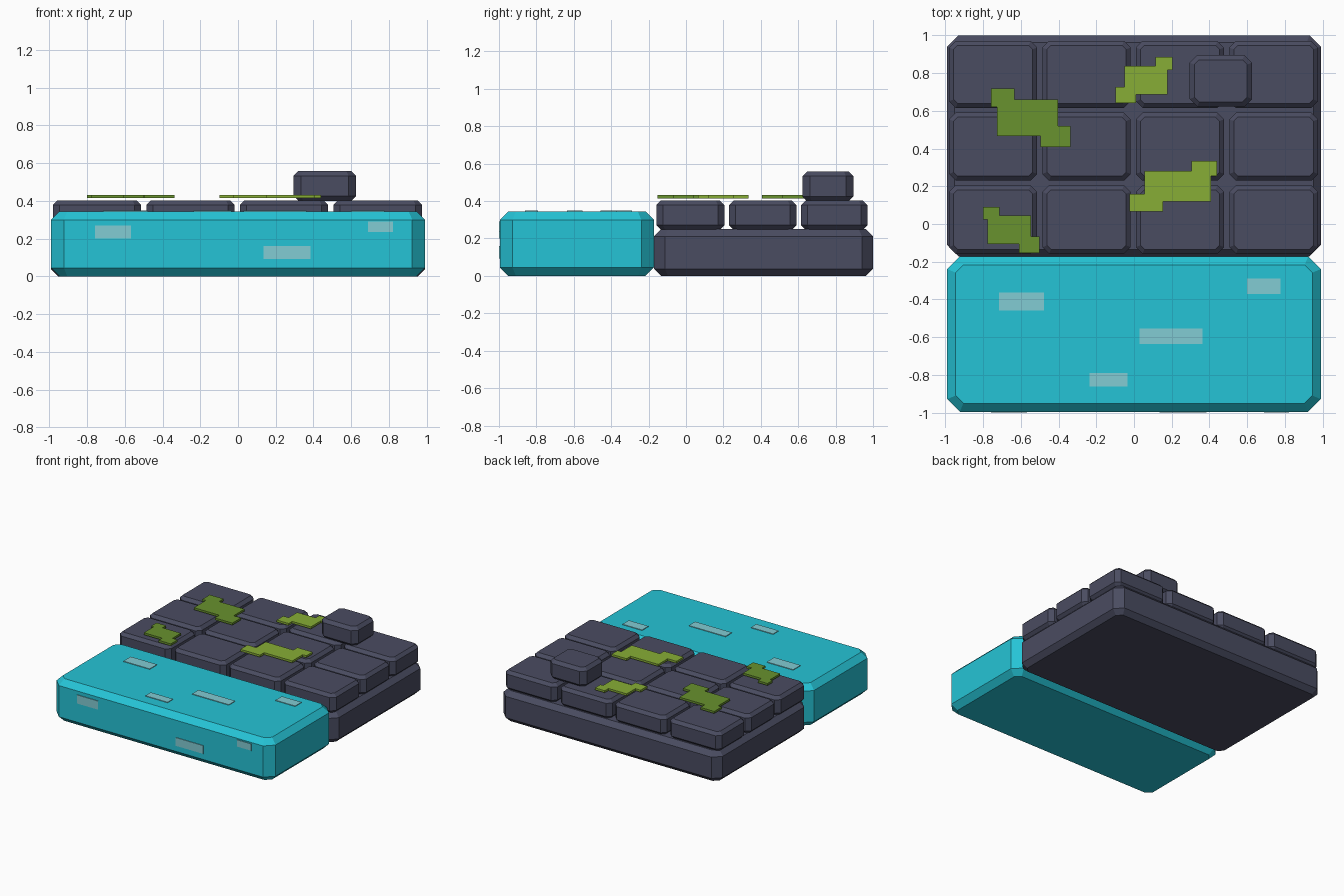
import bpy, bmesh

if "Cube" in bpy.data.objects:
    bpy.data.objects.remove(bpy.data.objects["Cube"])


def material(name, r, g, b):
    def lin(c):
        c /= 255
        return c / 12.92 if c <= 0.04045 else ((c + 0.055) / 1.055) ** 2.4
    m = bpy.data.materials.new(name)
    m.diffuse_color = (lin(r), lin(g), lin(b), 1)
    m.use_nodes = True
    m.node_tree.nodes["Principled BSDF"].inputs["Base Color"].default_value = m.diffuse_color
    return m


WATER = material("water_cyan", 37, 196, 214)
STONE = material("slate_stone", 74, 76, 97)
MOSS_DARK = material("dark_moss", 104, 146, 46)
MOSS_LIGHT = material("light_moss", 135, 174, 54)
GLINT = material("pale_glint", 130, 204, 212)


def finish(bm, name, mat):
    bmesh.ops.recalc_face_normals(bm, faces=bm.faces)
    mesh = bpy.data.meshes.new(name)
    bm.to_mesh(mesh)
    bm.free()
    mesh.materials.append(mat)
    ob = bpy.data.objects.new(name, mesh)
    bpy.context.collection.objects.link(ob)
    return ob


def octagon(x0, x1, y0, y1, c):
    return [(x0 + c, y0), (x1 - c, y0), (x1, y0 + c), (x1, y1 - c),
            (x1 - c, y1), (x0 + c, y1), (x0, y1 - c), (x0, y0 + c)]


def chamfer_block(name, x0, x1, y0, y1, z0, z1, c, b, mat):
    """Block with cut upright corners (c) and chamfered rims (b)."""
    bm = bmesh.new()
    rings = []
    for z, i in ((z0, b), (z0 + b, 0), (z1 - b, 0), (z1, b)):
        pts = octagon(x0 + i, x1 - i, y0 + i, y1 - i, c - i * 0.586)
        rings.append([bm.verts.new((x, y, z)) for x, y in pts])
    for lo, hi in zip(rings, rings[1:]):
        for k in range(8):
            n = (k + 1) % 8
            bm.faces.new((lo[k], lo[n], hi[n], hi[k]))
    bm.faces.new(rings[0][::-1])
    bm.faces.new(rings[-1])
    return finish(bm, name, mat)


def plate(name, outline, z0, z1, mat):
    bm = bmesh.new()
    face = bm.faces.new([bm.verts.new((x, y, z0)) for x, y in outline])
    ext = bmesh.ops.extrude_face_region(bm, geom=[face])
    for v in ext["geom"]:
        if isinstance(v, bmesh.types.BMVert):
            v.co.z = z1
    return finish(bm, name, mat)


def box(name, x0, x1, y0, y1, z0, z1, mat):
    plate(name, [(x0, y0), (x1, y0), (x1, y1), (x0, y1)], z0, z1, mat)


# Water block and stone base
chamfer_block("water_block", -0.99, 0.99, -0.995, -0.172, 0, 0.345, 0.067, 0.045, WATER)
chamfer_block("stone_base", -0.99, 0.99, -0.172, 1.0, 0, 0.25, 0.06, 0.038, STONE)

# Paving stones, four columns by three rows
cols = [(-0.98, -0.513), (-0.485, -0.018), (0.01, 0.477), (0.505, 0.975)]
rows = [(-0.158, 0.205), (0.23, 0.59), (0.615, 0.97)]
for r, (y0, y1) in enumerate(rows):
    for c, (x0, x1) in enumerate(cols):
        chamfer_block(f"paving_stone_{r}_{c}", x0, x1, y0, y1, 0.247, 0.403,
                      0.035, 0.024, STONE)

# Loose stone on top
chamfer_block("loose_stone", 0.295, 0.625, 0.622, 0.895, 0.40, 0.558, 0.04, 0.025, STONE)


# Moss: a main patch with one step at each of two opposite corners
def moss(name, main, upper, lower, mat):
    """main/upper/lower = (x0, x1, y0, y1); lower sits right of upper or left of it."""
    mx0, mx1, my0, my1 = main
    ux0, ux1, uy0, uy1 = upper
    lx0, lx1, ly0, ly1 = lower
    if ux0 < mx0:  # steps at upper left and lower right
        pts = [(ux0, uy1), (ux1, uy1), (ux1, my1), (mx1, my1), (mx1, ly1), (lx1, ly1),
               (lx1, ly0), (lx0, ly0), (lx0, my0), (mx0, my0), (mx0, uy0), (ux0, uy0)]
    else:          # steps at upper right and lower left
        pts = [(ux1, uy1), (ux0, uy1), (ux0, my1), (mx0, my1), (mx0, ly1), (lx0, ly1),
               (lx0, ly0), (lx1, ly0), (lx1, my0), (mx1, my0), (mx1, uy0), (ux1, uy0)]
    plate(name, pts, 0.415, 0.432, mat)


moss("moss_back_left", (-0.725, -0.403, 0.465, 0.66), (-0.758, -0.633, 0.62, 0.718),
     (-0.495, -0.336, 0.407, 0.519), MOSS_DARK)
moss("moss_front_left", (-0.777, -0.547, -0.107, 0.044), (-0.80, -0.713, 0.023, 0.09),
     (-0.61, -0.50, -0.153, -0.067), MOSS_DARK)
moss("moss_back_middle", (-0.05, 0.178, 0.686, 0.837), (0.115, 0.203, 0.815, 0.885),
     (-0.098, 0.01, 0.64, 0.725), MOSS_LIGHT)
moss("moss_front_middle", (0.055, 0.408, 0.118, 0.28), (0.304, 0.441, 0.253, 0.333),
     (-0.024, 0.153, 0.065, 0.158), MOSS_LIGHT)

# Glints on the water's top
for i, (x0, x1, y0, y1) in enumerate([(-0.716, -0.478, -0.457, -0.362),
                                      (0.60, 0.777, -0.372, -0.29),
                                      (0.03, 0.362, -0.635, -0.553),
                                      (-0.235, -0.034, -0.86, -0.79)]):
    box(f"top_glint_{i}", x0, x1, y0, y1, 0.343, 0.35, GLINT)

# Glints on the water's front
for i, (x0, x1, z0, z1) in enumerate([(-0.757, -0.567, 0.20, 0.27),
                                      (0.135, 0.385, 0.093, 0.16),
                                      (0.69, 0.82, 0.235, 0.29)]):
    box(f"front_glint_{i}", x0, x1, -1.0, -0.993, z0, z1, GLINT)
